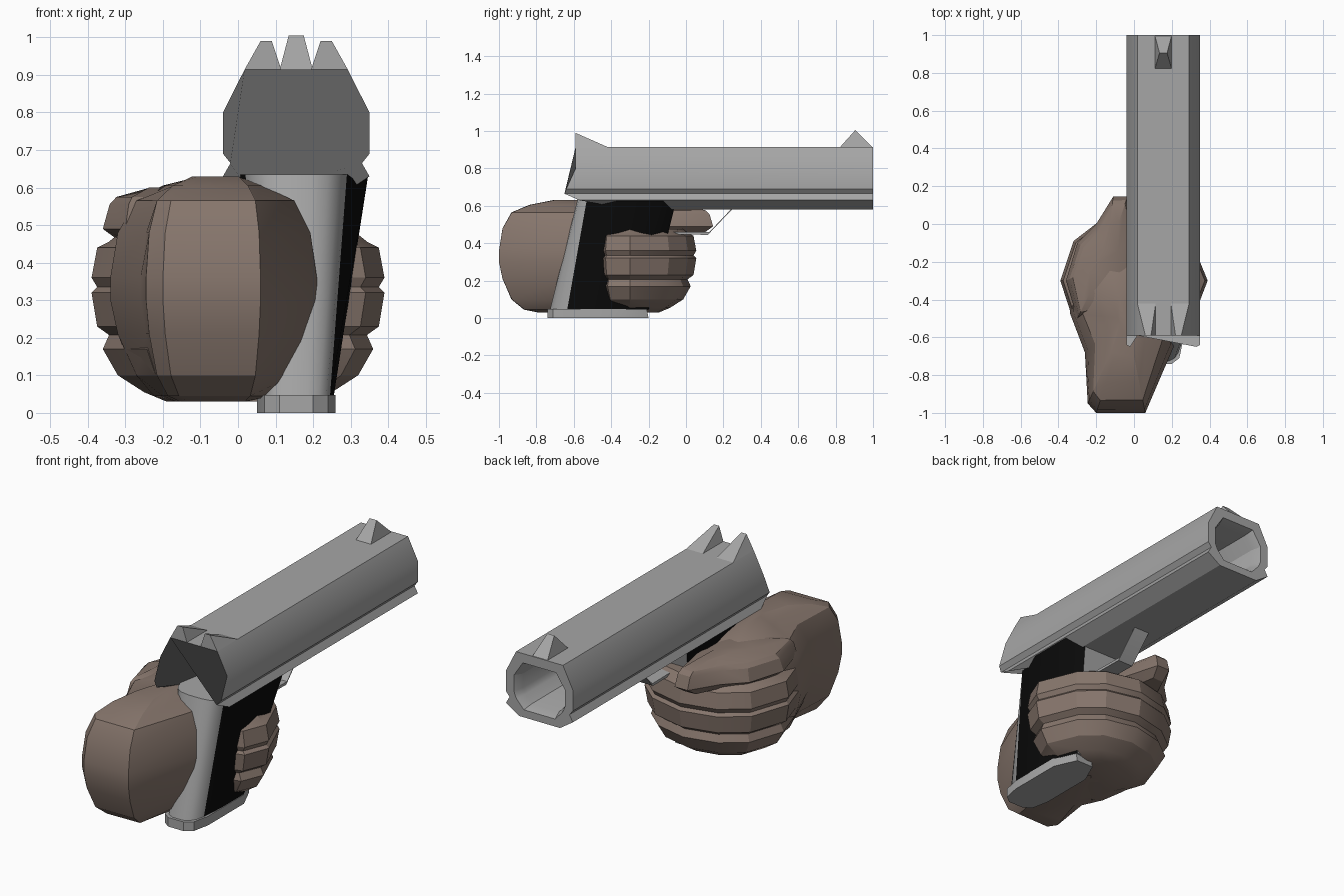
import bpy, bmesh, math
from mathutils import Vector

if "Cube" in bpy.data.objects:
    bpy.data.objects.remove(bpy.data.objects["Cube"])

CX = 0.155  # centre line of the pistol


def material(name, rgb):
    m = bpy.data.materials.new(name)
    m.use_nodes = True
    m.diffuse_color = (*rgb, 1)
    m.node_tree.nodes["Principled BSDF"].inputs["Base Color"].default_value = (*rgb, 1)
    return m


METAL = material("grey metal", (0.38, 0.38, 0.38))
BLACK = material("black grip", (0.003, 0.003, 0.003))
SKIN = material("brown skin", (0.24, 0.18, 0.15))


def finish(name, bm, mats, angle=30):
    bmesh.ops.recalc_face_normals(bm, faces=bm.faces)
    me = bpy.data.meshes.new(name)
    bm.to_mesh(me)
    bm.free()
    ob = bpy.data.objects.new(name, me)
    bpy.context.collection.objects.link(ob)
    for m in mats:
        me.materials.append(m)
    bpy.ops.object.select_all(action="DESELECT")
    ob.select_set(True)
    bpy.context.view_layer.objects.active = ob
    bpy.ops.object.shade_smooth_by_angle(angle=math.radians(angle))
    return ob


def loft(name, rings, mats, angle=30, rule=None):
    """Bridge rings of equal length and cap both ends."""
    bm = bmesh.new()
    rows = [[bm.verts.new(p) for p in r] for r in rings]
    n = len(rows[0])
    for k in range(len(rows) - 1):
        for i in range(n):
            j = (i + 1) % n
            f = bm.faces.new((rows[k][i], rows[k][j], rows[k + 1][j], rows[k + 1][i]))
            if rule:
                f.material_index = rule(k, i)
    bm.faces.new(rows[0])
    bm.faces.new(rows[-1])
    return finish(name, bm, mats, angle)


def hull(name, pts, mat):
    bm = bmesh.new()
    for p in pts:
        bm.verts.new(p)
    bmesh.ops.convex_hull(bm, input=bm.verts)
    return finish(name, bm, [mat])


def mirrored(half):
    """Close a half outline of (offset, value) about the centre line."""
    return half + [(-a, b) for a, b in reversed(half)]


def stack(name, outline, centre, levels, angle=25):
    """Horizontal slices of an outline, each drawn in towards a centre."""
    c = Vector(centre)
    rings = []
    for z, inset in levels:
        ring = []
        for p in outline:
            d = Vector(p) - c
            q = c + d * max(0.15, 1 - inset / d.length)
            ring.append((q.x, q.y, z))
        rings.append(ring)
    return loft(name, rings, [SKIN], angle)


# Slide and frame, with the bore turned inward at the muzzle
section = mirrored([(0.137, 0.915), (0.195, 0.80), (0.195, 0.69), (0.175, 0.665),
                    (0.195, 0.63), (0.12, 0.58)])
rear_y = {0.69: -0.64, 0.665: -0.65, 0.63: -0.57, 0.58: -0.3}
AXIS = Vector((0, 0.745))


def bore(radius, y):
    ring = []
    for p in section:
        q = AXIS + (Vector(p) - AXIS).normalized() * radius
        ring.append((CX + q.x, y, q.y))
    return ring


loft("slide", [
    [(CX + a, rear_y.get(z, -0.59), z) for a, z in section],
    [(CX + a, 1, z) for a, z in section],
    bore(0.155, 1), bore(0.135, 0.95), bore(0.135, 0.4)], [METAL], 28)

# Rear sight horns and front sight
for side, label in ((1, "left"), (-1, "right")):
    tops = [(0.04, 0.915), (0.137, 0.915), (0.095, 0.99), (0.065, 0.99)]
    pts = [(CX + side * a, -0.59, z) for a, z in tops]
    pts += [(CX + side * a, -0.42, 0.915) for a in (0.04, 0.137)]
    hull("rear_sight_" + label, pts, METAL)
hull("front_sight", [(CX + s * a, y, z) for s in (-1, 1)
                     for a, y, z in ((0.045, 0.82, 0.91), (0.045, 1, 0.91), (0.02, 0.905, 1.005))], METAL)

# Grip: rounded metal straps with black side panels
low = [(0.03, -0.727), (0.06, -0.71), (0.08, -0.68), (0.09, -0.635), (0.1, -0.5),
       (0.1, -0.32), (0.05, -0.2)]
high = [(0.04, -0.58), (0.085, -0.572), (0.115, -0.555), (0.135, -0.53), (0.192, -0.36),
        (0.192, -0.12), (0.12, -0.05)]
last = 2 * len(low) - 2
panel = {3, 4, 5, last - 3, last - 4, last - 5}
loft("grip", [[(CX + a, y, 0.045) for a, y in mirrored(low)],
              [(CX + a, y, 0.635) for a, y in mirrored(high)]],
     [METAL, BLACK], 50, lambda k, i: int(i in panel))

# Magazine base
base = mirrored([(0.045, -0.74), (0.085, -0.71), (0.104, -0.62), (0.104, -0.32), (0.05, -0.2)])
loft("magazine_base", [[(CX + a, y, 0) for a, y in base],
                       [(CX + a, y - 0.01 * (y > -0.5), 0.048) for a, y in base]], [METAL])

# Trigger guard strip
path = [(-0.1, 0.455), (0.12, 0.452), (0.25, 0.588)]
rings = []
for y, z in path:
    rings.append([(CX + s * 0.045, y + h * 0.5, z + h) for s, h in
                  ((-1, -0.007), (1, -0.007), (1, 0.007), (-1, 0.007))])
loft("trigger_guard", rings, [METAL])

# Palm running back to the wrist
palm = [(-0.2, -1), (0.06, -1), (0.21, -0.65), (0.2, -0.35), (0.05, -0.12), (-0.18, -0.1),
        (-0.33, -0.25), (-0.34, -0.47), (-0.26, -0.68), (-0.245, -0.95)]
stack("palm", palm, (-0.04, -0.5),
      [(0.03, 0.22), (0.045, 0.14), (0.1, 0.07), (0.21, 0.02), (0.3, 0), (0.36, 0),
       (0.48, 0.02), (0.565, 0.07), (0.605, 0.17), (0.63, 0.3)])

# Three fingers wrapped around the grip
wrap = [(-0.26, -0.66), (-0.335, -0.47), (-0.39, -0.3), (-0.32, -0.09), (-0.19, 0.01),
        (0, 0.055), (0.19, 0.01), (0.305, -0.09), (0.39, -0.3), (0.34, -0.43),
        (0.24, -0.46), (0.1, -0.4), (-0.1, -0.6)]
fingers = {
    "little_finger": [(0.03, 0.2), (0.055, 0.14), (0.1, 0.07), (0.17, 0.03), (0.215, 0.05)],
    "ring_finger": [(0.205, 0.05), (0.23, 0.015), (0.32, 0), (0.335, 0.015)],
    "middle_finger": [(0.335, 0.015), (0.36, 0), (0.44, 0.015), (0.455, 0.045), (0.475, 0.07)],
}
for name, levels in fingers.items():
    stack(name, wrap, (0, -0.3), levels)

# Index finger lying straight along the frame
index = [(-0.3, -0.5), (-0.36, -0.3), (-0.3, -0.1), (-0.2, 0), (-0.11, 0.145),
         (-0.035, 0.145), (0.02, -0.05), (0, -0.45)]
stack("index_finger", index, (-0.15, -0.2),
      [(0.45, 0.06), (0.49, 0), (0.555, 0.02), (0.575, 0.04), (0.6, 0.14)])
